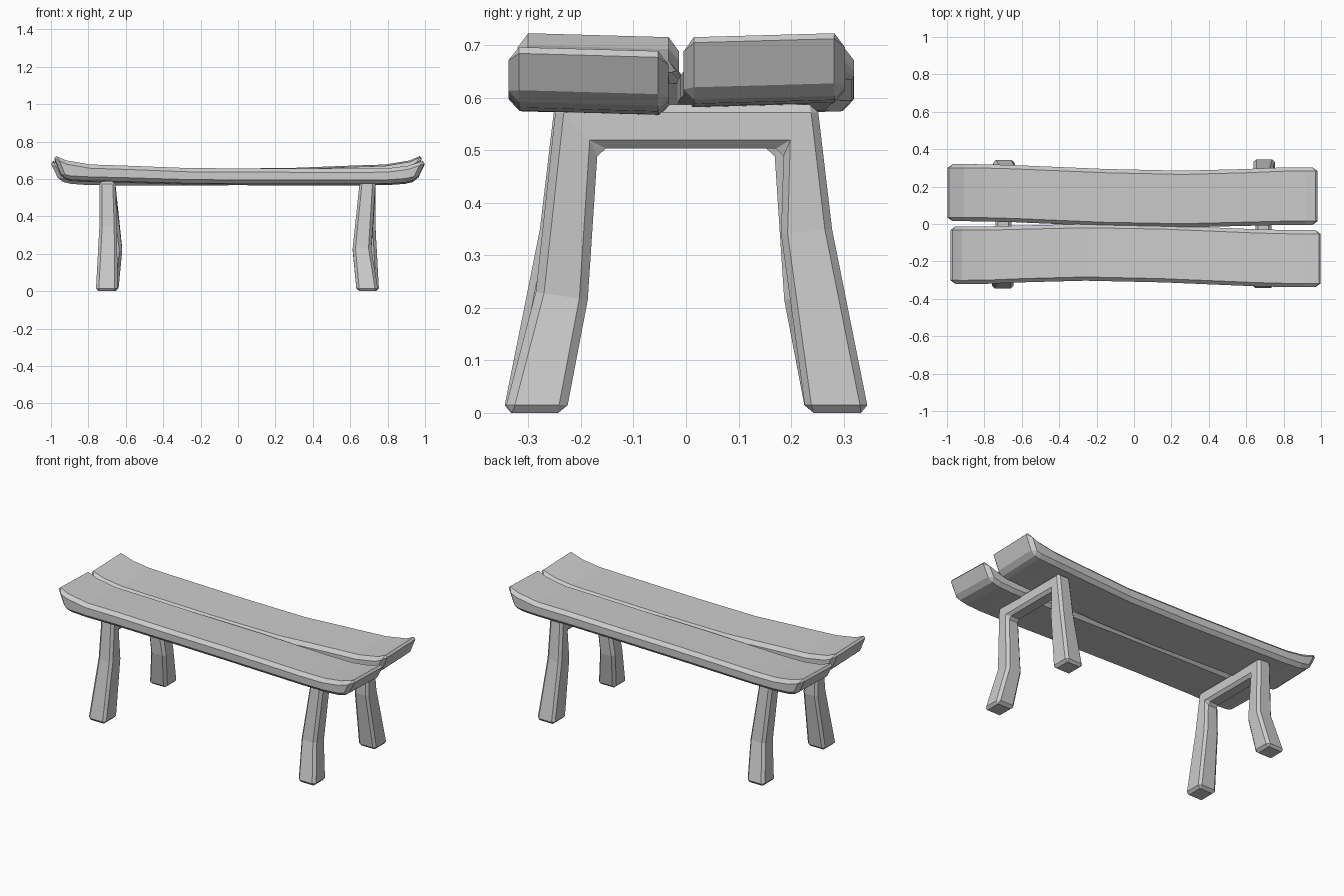
import bpy, bmesh, math

if "Cube" in bpy.data.objects:
    bpy.data.objects.remove(bpy.data.objects["Cube"])


def loft(name, rings, bevel):
    """Closed solid through rings of four corners, with chamfered edges."""
    bm = bmesh.new()
    loops = [[bm.verts.new(p) for p in ring] for ring in rings]
    for a, b in zip(loops, loops[1:]):
        for i in range(4):
            j = (i + 1) % 4
            bm.faces.new((a[i], a[j], b[j], b[i]))
    bm.faces.new(loops[0][::-1])
    bm.faces.new(loops[-1])
    bmesh.ops.recalc_face_normals(bm, faces=bm.faces)
    mesh = bpy.data.meshes.new(name)
    bm.to_mesh(mesh)
    bm.free()
    obj = bpy.data.objects.new(name, mesh)
    bpy.context.collection.objects.link(obj)
    mod = obj.modifiers.new("chamfer", 'BEVEL')
    mod.width = bevel
    mod.segments = 1
    mod.limit_method = 'ANGLE'
    mod.angle_limit = math.radians(28)
    return obj


def turned_copy(obj, name, location=(0, 0, 0)):
    """Same part turned half way round the vertical axis."""
    copy = obj.copy()
    copy.name = name
    copy.rotation_euler = (0, 0, math.pi)
    copy.location = location
    bpy.context.collection.objects.link(copy)
    return copy


# Seat plank: top x, top z, bottom x, bottom z, outer y, inner y
stations = [
    (-0.990, 0.727, -0.940, 0.605, -0.320, -0.013),
    (-0.920, 0.696, -0.890, 0.592, -0.321, -0.013),
    (-0.790, 0.674, -0.790, 0.587, -0.320, -0.013),
    (-0.600, 0.668, -0.600, 0.583, -0.312, -0.008),
    (-0.260, 0.655, -0.260, 0.573, -0.303, 0.000),
    (0.150, 0.653, 0.150, 0.570, -0.312, -0.007),
    (0.650, 0.651, 0.650, 0.570, -0.333, -0.028),
    (0.800, 0.653, 0.800, 0.571, -0.337, -0.032),
    (0.910, 0.667, 0.890, 0.577, -0.338, -0.033),
    (1.007, 0.698, 0.955, 0.592, -0.338, -0.033),
]
TILT = 0.028
rings = []
for xt, zt, xb, zb, yo, yi in stations:
    do, di = -TILT * (yo + 0.17), -TILT * (yi + 0.17)
    rings.append([(xt, yo, zt + do), (xt, yi, zt + di),
                  (xb, yi, zb + di), (xb, yo, zb + do)])
front_plank = loft("front_seat_plank", rings, 0.02)
turned_copy(front_plank, "back_seat_plank", (0, -0.018, 0))

# Leg frame: outer y, outer z, inner y, inner z, centre x, half width
path = [
    (-0.346, 0.000, -0.228, 0.000, 0.692, 0.058),
    (-0.286, 0.230, -0.187, 0.215, 0.663, 0.050),
    (-0.247, 0.587, -0.168, 0.503, 0.692, 0.043),
    (0.250, 0.587, 0.186, 0.503, 0.692, 0.043),
    (0.278, 0.350, 0.181, 0.340, 0.688, 0.047),
    (0.348, 0.000, 0.228, 0.000, 0.696, 0.058),
]
rings = [[(x - w, yo, zo), (x + w, yo, zo), (x + w, yi, zi), (x - w, yi, zi)]
         for yo, zo, yi, zi, x, w in path]
right_frame = loft("right_leg_frame", rings, 0.015)
turned_copy(right_frame, "left_leg_frame", (-0.006, 0, 0))
